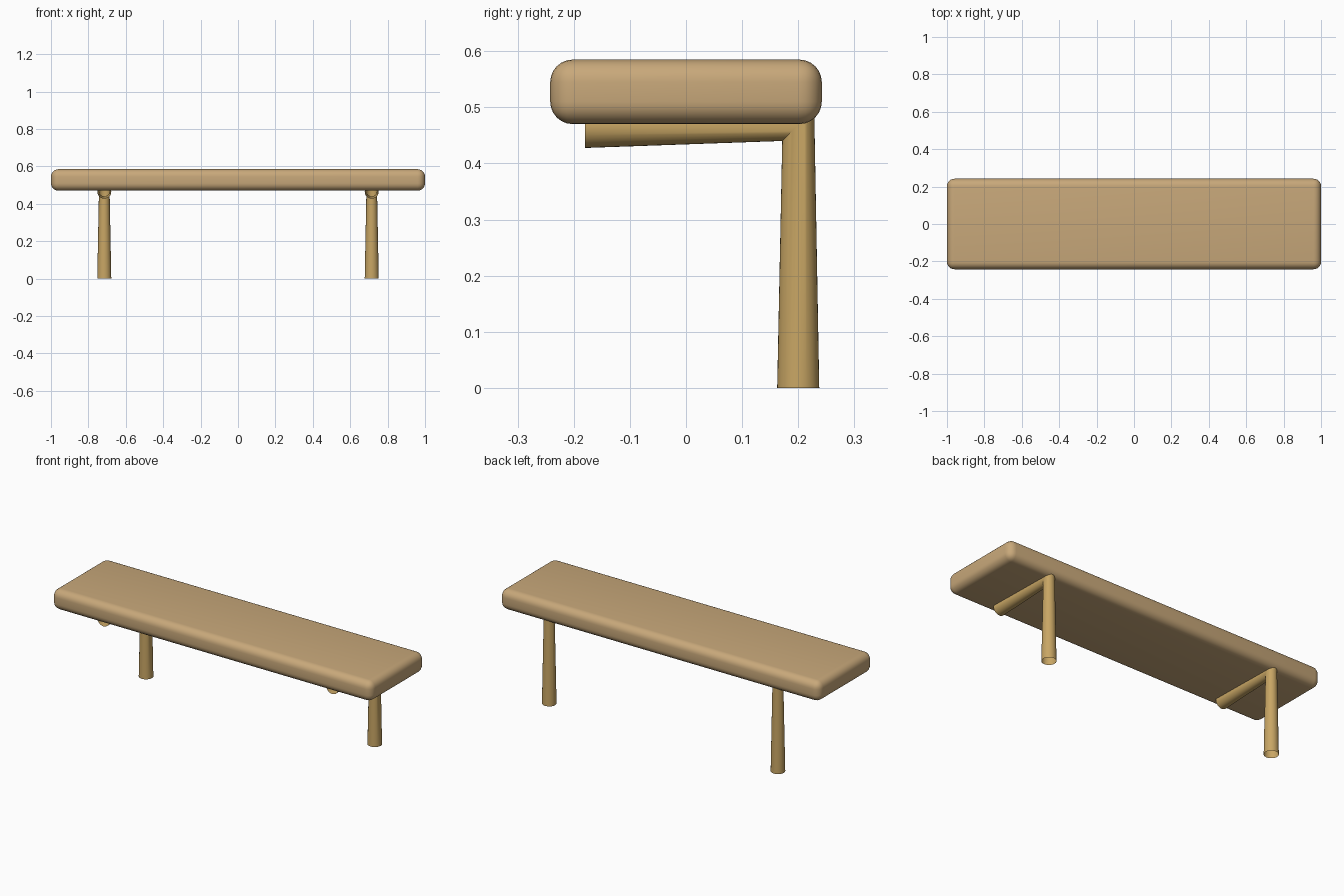
import bpy, bmesh, math

if "Cube" in bpy.data.objects:
    bpy.data.objects.remove(bpy.data.objects["Cube"])


def material(name, rgb):
    m = bpy.data.materials.new(name)
    m.diffuse_color = (*rgb, 1.0)
    m.use_nodes = True
    m.node_tree.nodes["Principled BSDF"].inputs["Base Color"].default_value = m.diffuse_color
    return m


seat_wood = material("pale tan", (0.578, 0.392, 0.195))
leg_wood = material("golden tan", (0.578, 0.380, 0.128))

# Seat: thick plank with rounded edges
bpy.ops.mesh.primitive_cube_add(size=1, location=(0, 0, 0.5275))
seat = bpy.context.object
seat.name = "seat"
seat.scale = (2.0, 0.484, 0.115)
bpy.ops.object.transform_apply(location=False, rotation=False, scale=True)
bev = seat.modifiers.new("round edges", 'BEVEL')
bev.width = 0.04
bev.segments = 6
seat.data.materials.append(seat_wood)
bpy.ops.object.modifier_apply(modifier=bev.name)
bpy.ops.object.shade_smooth_by_angle(angle=math.radians(35))


# Leg: open tapered tube going up, then mitred forward under the seat
def leg(name, x, sides=32):
    bm = bmesh.new()
    rings = [[], [], []]
    for i in range(sides):
        a = 2 * math.pi * i / sides
        c, s = math.cos(a), math.sin(a)
        rings[0].append(bm.verts.new((x + 0.0375 * c, 0.2 + 0.0375 * s, 0)))
        rings[1].append(bm.verts.new((x + 0.0285 * c, 0.2 + 0.0285 * s, 0.4685 + 0.0285 * s)))
        rings[2].append(bm.verts.new((x + 0.0375 * c, -0.18, 0.465 + 0.0375 * s)))
    for lo, hi in zip(rings, rings[1:]):
        for i in range(sides):
            j = (i + 1) % sides
            bm.faces.new((lo[i], lo[j], hi[j], hi[i]))
    me = bpy.data.meshes.new(name)
    bm.to_mesh(me)
    bm.free()
    me.materials.append(leg_wood)
    ob = bpy.data.objects.new(name, me)
    bpy.context.collection.objects.link(ob)
    bpy.ops.object.select_all(action='DESELECT')
    ob.select_set(True)
    bpy.context.view_layer.objects.active = ob
    bpy.ops.object.shade_smooth_by_angle(angle=math.radians(35))


leg("left_leg", -0.715)
leg("right_leg", 0.715)
